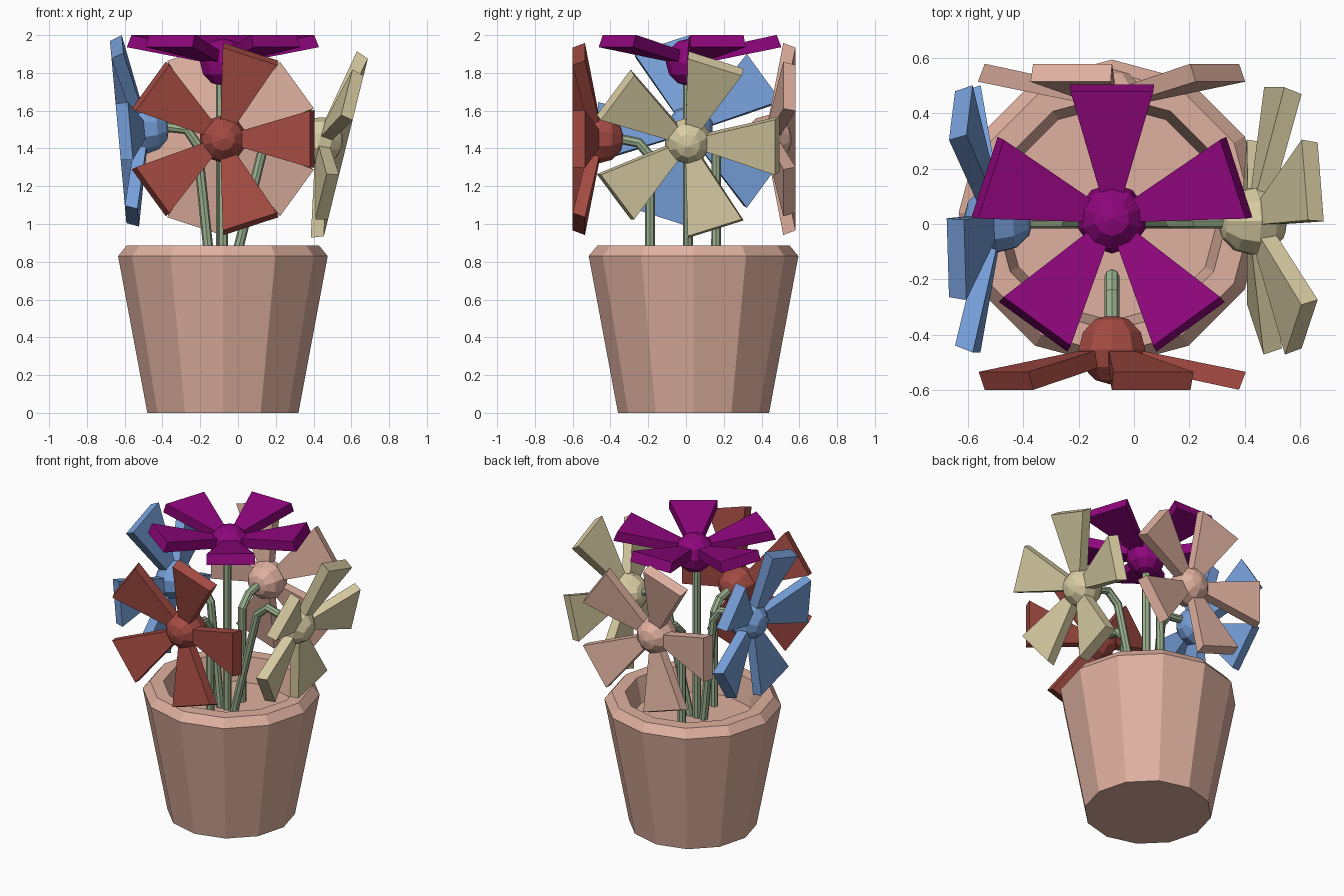
import bpy, bmesh, math
from mathutils import Vector, Matrix

if "Cube" in bpy.data.objects:
    bpy.data.objects.remove(bpy.data.objects["Cube"])

CX, CY = -0.08, 0.04  # pot axis


def material(name, rgb):
    m = bpy.data.materials.new(name)
    m.diffuse_color = [(c / 255) ** 2.2 for c in rgb] + [1]
    m.use_nodes = True
    m.node_tree.nodes["Principled BSDF"].inputs["Base Color"].default_value = m.diffuse_color
    return m


clay = material("clay", (222, 175, 158))
green = material("green", (155, 176, 142))


def finish(bm, name, mat):
    bmesh.ops.recalc_face_normals(bm, faces=bm.faces)
    me = bpy.data.meshes.new(name)
    bm.to_mesh(me)
    bm.free()
    me.materials.append(mat)
    ob = bpy.data.objects.new(name, me)
    bpy.context.collection.objects.link(ob)
    return ob


# Twelve-sided pot: flat base, chamfered rim, recessed soil floor
def pot():
    profile = [(0.40, 0), (0.555, 0.83), (0.51, 0.885), (0.425, 0.885), (0.39, 0.72)]
    bm = bmesh.new()
    rings = []
    for r, z in profile:
        rings.append([bm.verts.new((CX + r * math.cos(i * math.pi / 6),
                                    CY + r * math.sin(i * math.pi / 6), z))
                      for i in range(12)])
    for a, b in zip(rings, rings[1:]):
        for i in range(12):
            j = (i + 1) % 12
            bm.faces.new((a[i], a[j], b[j], b[i]))
    bm.faces.new(rings[0])
    bm.faces.new(rings[-1])
    finish(bm, "pot", clay)


# Flower: faceted core and five cupped petals, local +z is the facing axis
def flower(name, mat, centre, right, up, start=0):
    right, up = Vector(right).normalized(), Vector(up).normalized()
    axis = right.cross(up)
    frame = Matrix((right, up, axis)).transposed().to_4x4()
    frame.translation = centre

    bm = bmesh.new()
    bmesh.ops.create_uvsphere(bm, u_segments=10, v_segments=6, radius=0.127, matrix=frame)
    finish(bm, name + "_core", mat)

    # (radius, half width, height) for base back/front and tip back/front
    section = [(0.09, 0.042, 0.0), (0.09, 0.042, 0.065),
               (0.46, 0.15, 0.145), (0.485, 0.153, 0.08)]
    bm = bmesh.new()
    for k in range(5):
        turn = frame @ Matrix.Rotation(math.radians(start + 72 * k), 4, 'Z')
        sides = [[bm.verts.new(turn @ Vector((r, s * w, h))) for r, w, h in section]
                 for s in (-1, 1)]
        for i in range(4):
            j = (i + 1) % 4
            bm.faces.new((sides[0][i], sides[0][j], sides[1][j], sides[1][i]))
        for s in sides:
            bm.faces.new(s)
    finish(bm, name + "_petals", mat)


# Stem: eight-sided tube along a short path
def stem(name, pts):
    cu = bpy.data.curves.new(name, 'CURVE')
    cu.dimensions = '3D'
    cu.bevel_depth = 0.027
    cu.bevel_resolution = 2
    cu.use_fill_caps = True
    sp = cu.splines.new('POLY')
    sp.use_smooth = False
    sp.points.add(len(pts) - 1)
    for p, co in zip(sp.points, pts):
        p.co = (*co, 1)
    cu.materials.append(green)
    bpy.context.collection.objects.link(bpy.data.objects.new(name, cu))


pot()

flower("top_flower", material("purple", (142, 15, 124)), (CX, 0.02, 1.856),
       (1, 0, 0), (0, 1, 0), 90)
flower("front_flower", material("red", (162, 76, 68)), (CX, -0.455, 1.45),
       (1, 0, 0), (0, 0, 1))
flower("back_flower", clay, (CX, 0.435, 1.45), (-1, 0, 0), (0, 0, 1))
flower("right_flower", material("cream", (216, 204, 162)), (0.43, 0.01, 1.44),
       (0, 1, 0), (0.24, 0, 0.97))
flower("left_flower", material("blue", (118, 158, 216)), (-0.49, 0.02, 1.5),
       (0, -1, 0), (-0.09, 0, 0.995))

stem("top_stem", [(-0.09, 0.01, 0.7), (-0.09, 0.01, 1.8)])
stem("front_stem", [(CX, -0.19, 0.7), (CX, -0.19, 1.36), (CX, -0.25, 1.43), (CX, -0.4, 1.46)])
stem("back_stem", [(CX, 0.16, 0.7), (CX, 0.16, 1.36), (CX, 0.23, 1.43), (CX, 0.38, 1.46)])
stem("left_stem", [(-0.14, 0.01, 0.7), (-0.215, 0.01, 1.42), (-0.27, 0.01, 1.5), (-0.43, 0.01, 1.52)])
stem("right_stem", [(-0.04, 0.01, 0.7), (0.14, 0.01, 1.43), (0.22, 0.01, 1.5), (0.4, 0.01, 1.45)])
